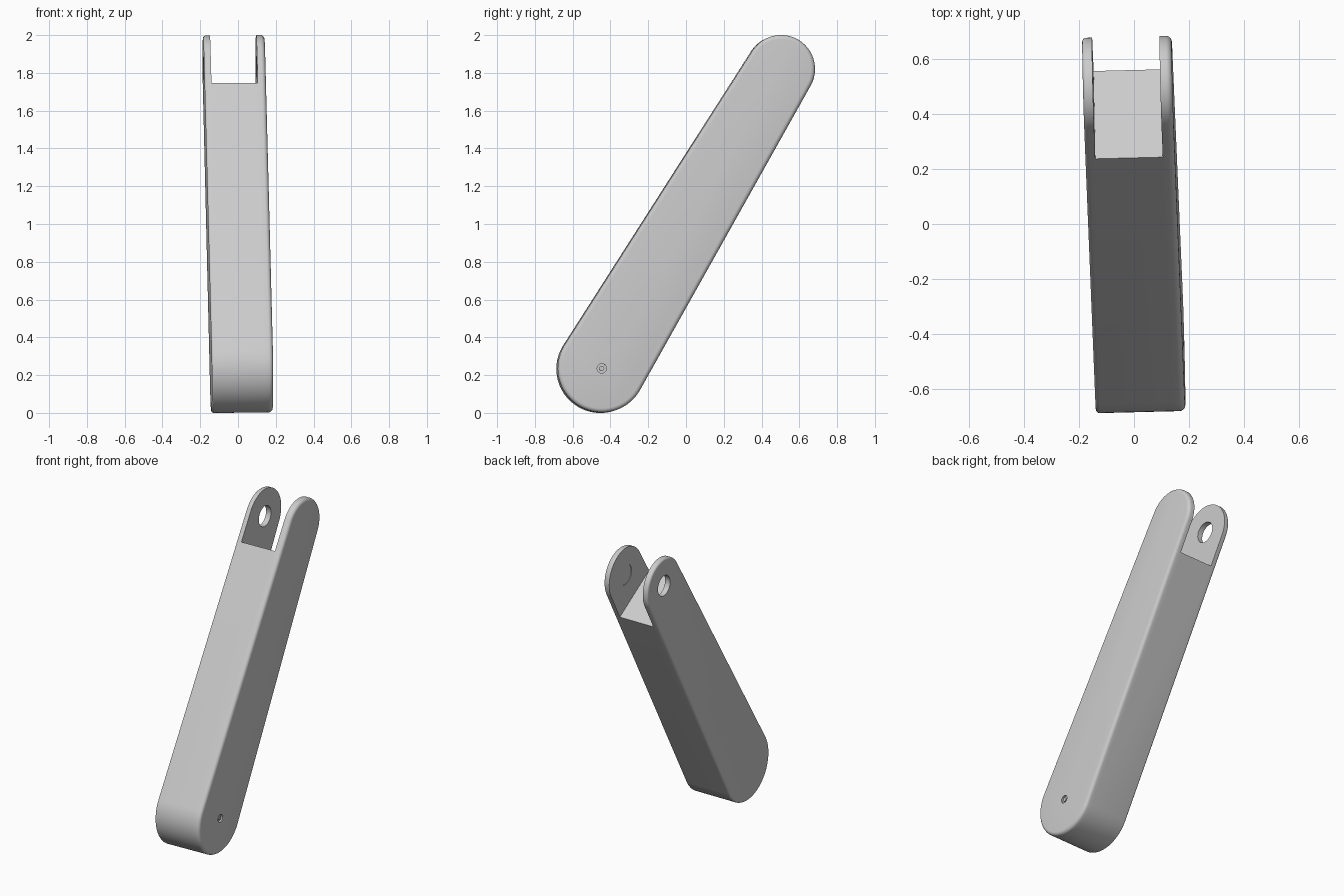
import bpy, bmesh, math
from mathutils import Matrix, Vector

if "Cube" in bpy.data.objects:
    bpy.data.objects.remove(bpy.data.objects["Cube"])

# Side outline: two round ends joined by tangent flanks
LOW, LOW_R = Vector((-0.45, 0.234)), 0.233
TOP, TOP_R = Vector((0.5, 1.819)), 0.18
AXIS = TOP - LOW
LENGTH = AXIS.length
ANGLE = math.atan2(AXIS.y, AXIS.x)
CUT = 1.652                       # where the solid block ends along the axis
X_OUT, X_TAB, X_SEAM, X_CAP = -0.163, -0.127, 0.118, 0.162
TILT = (Matrix.Translation((0, 0, 1)) @ Matrix.Rotation(0.025, 4, 'Z')
        @ Matrix.Rotation(-0.01, 4, 'Y') @ Matrix.Translation((0, 0, -1)))

grey = bpy.data.materials.new("light_grey")
grey.use_nodes = True
grey.diffuse_color = (0.6, 0.6, 0.6, 1)
grey.node_tree.nodes["Principled BSDF"].inputs["Base Color"].default_value = grey.diffuse_color


def arc(center, radius, start, end, steps):
    return [center + radius * Vector((math.cos(a), math.sin(a)))
            for a in (start + (end - start) * i / steps for i in range(steps + 1))]


def arm_outline():
    spread = math.acos((LOW_R - TOP_R) / LENGTH)
    return (arc(TOP, TOP_R, ANGLE - spread, ANGLE + spread, 40)
            + arc(LOW, LOW_R, ANGLE + spread, ANGLE + 2 * math.pi - spread, 44))


def circle(center, radius, steps=40):
    return arc(center, radius, 0, 2 * math.pi, steps)[:-1]


def prism(name, outline, x0, x1, round_x=None, round_size=0.0):
    """Extrude a side outline along x, rounding the rim at round_x."""
    bm = bmesh.new()
    base = bm.faces.new([bm.verts.new((x0, p.x, p.y)) for p in outline])
    grown = bmesh.ops.extrude_face_region(bm, geom=[base])["geom"]
    bmesh.ops.translate(bm, vec=(x1 - x0, 0, 0),
                        verts=[v for v in grown if isinstance(v, bmesh.types.BMVert)])
    if round_x is not None:
        rim = [e for e in bm.edges if all(abs(v.co.x - round_x) < 1e-5 for v in e.verts)]
        bmesh.ops.bevel(bm, geom=rim, offset=round_size, segments=5, profile=0.5,
                        affect='EDGES', clamp_overlap=True)
    bmesh.ops.recalc_face_normals(bm, faces=bm.faces)
    mesh = bpy.data.meshes.new(name)
    bm.to_mesh(mesh)
    bm.free()
    mesh.materials.append(grey)
    obj = bpy.data.objects.new(name, mesh)
    bpy.context.collection.objects.link(obj)
    return obj


def activate(obj):
    bpy.ops.object.select_all(action='DESELECT')
    obj.select_set(True)
    bpy.context.view_layer.objects.active = obj


def carve(obj, cutter):
    cutter.hide_render = True
    mod = obj.modifiers.new("carve", 'BOOLEAN')
    mod.operation, mod.solver, mod.object = 'DIFFERENCE', 'EXACT', cutter
    activate(obj)
    bpy.ops.object.modifier_apply(modifier=mod.name)
    bpy.data.objects.remove(cutter)


def finish(obj):
    obj.data.transform(TILT)
    activate(obj)
    bpy.ops.object.shade_smooth_by_angle(angle=math.radians(35))


# Solid arm body with one side tab left standing at the upper end
body = prism("arm_body", arm_outline(), X_OUT, X_SEAM, X_OUT, 0.014)
along = AXIS.normalized()
across = Vector((-along.y, along.x))
slot = [LOW + along * a + across * c for a, c in ((CUT, -0.4), (2.4, -0.4), (2.4, 0.4), (CUT, 0.4))]
carve(body, prism("slot_cutter", slot, X_TAB, 0.3))
carve(body, prism("pivot_hole_cutter", circle(TOP, 0.067), -0.3, 0))

# Cover plate on the other side, with a shallow pivot seat and a screw recess
cover = prism("cover_plate", arm_outline(), X_SEAM, X_CAP, X_CAP, 0.022)
carve(cover, prism("pivot_seat_cutter", circle(TOP, 0.067), 0, X_SEAM + 0.004))
carve(cover, prism("screw_cutter", circle(LOW, 0.025, 24), X_CAP - 0.012, 0.3))

# Small screw sitting in its recess
screw = prism("screw", circle(LOW, 0.013, 24), X_CAP - 0.014, X_CAP - 0.003)

for part in (body, cover, screw):
    finish(part)
